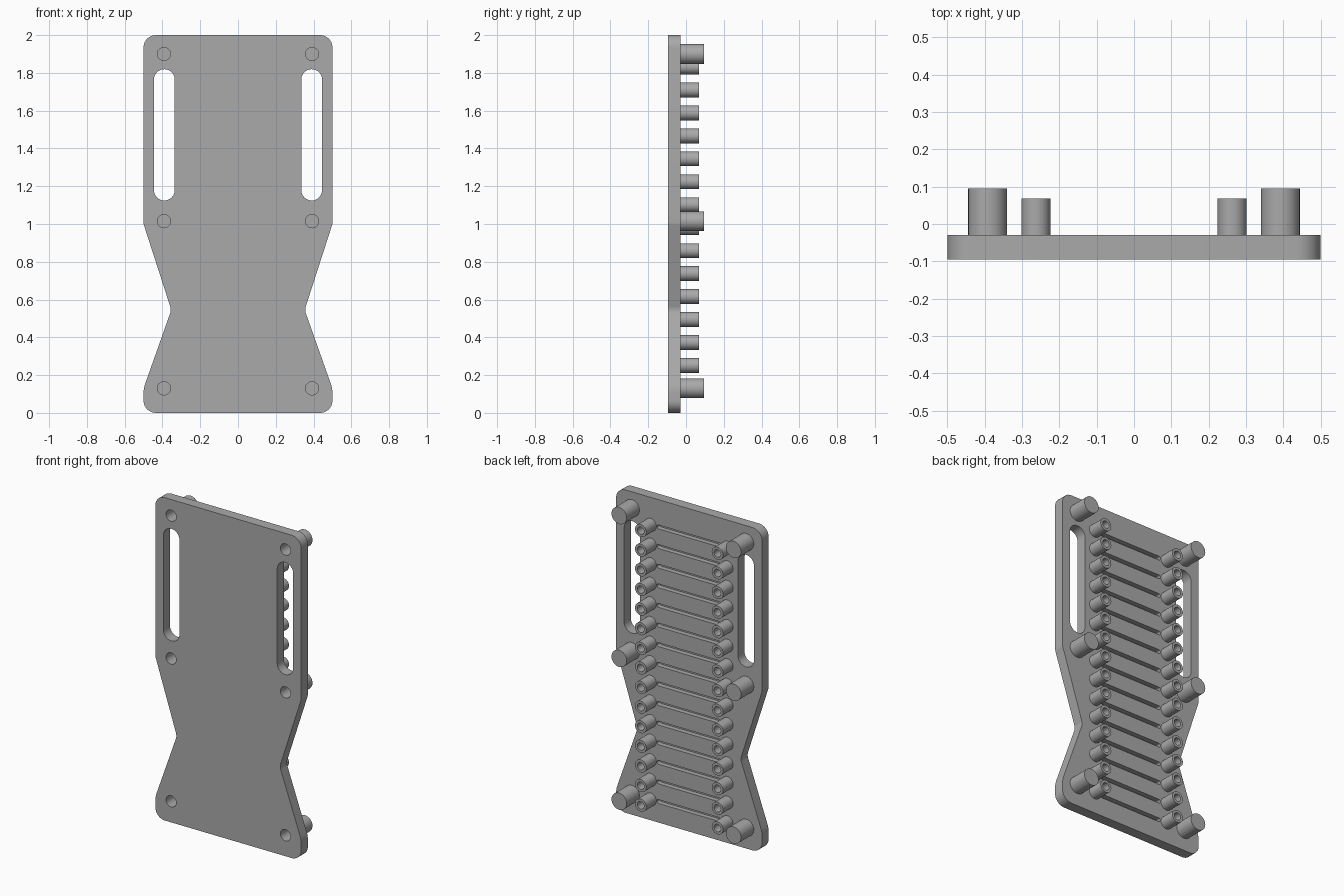
import bpy, bmesh, math
from mathutils import Vector, Matrix

if "Cube" in bpy.data.objects:
    bpy.data.objects.remove(bpy.data.objects["Cube"])

FRONT, BACK = -0.095, -0.03
SEG = 8

grey = bpy.data.materials.new("plain grey")
grey.use_nodes = True
grey.diffuse_color = (0.4, 0.4, 0.4, 1)
grey.node_tree.nodes["Principled BSDF"].inputs["Base Color"].default_value = (0.4, 0.4, 0.4, 1)


def make_object(name, bm):
    bmesh.ops.recalc_face_normals(bm, faces=bm.faces)
    mesh = bpy.data.meshes.new(name)
    bm.to_mesh(mesh)
    bm.free()
    mesh.materials.append(grey)
    ob = bpy.data.objects.new(name, mesh)
    bpy.context.collection.objects.link(ob)
    return ob


def smooth(ob):
    bpy.ops.object.select_all(action="DESELECT")
    ob.select_set(True)
    bpy.context.view_layer.objects.active = ob
    bpy.ops.object.shade_smooth_by_angle(angle=math.radians(30))


def fillet(corners):
    """Round every (x, z, radius) corner of a closed outline."""
    out = []
    for i, (x, z, r) in enumerate(corners):
        p = Vector((x, z))
        a = (Vector(corners[i - 1][:2]) - p).normalized()
        b = (Vector(corners[(i + 1) % len(corners)][:2]) - p).normalized()
        half = a.angle(b) / 2
        centre = p + (a + b).normalized() * (r / math.sin(half))
        start = p + a * (r / math.tan(half)) - centre
        end = p + b * (r / math.tan(half)) - centre
        turn = start.angle_signed(end)
        for k in range(SEG + 1):
            out.append(centre + Matrix.Rotation(-turn * k / SEG, 2) @ start)
    return out


def prism(bm, corners, y0, y1):
    """Add a rounded outline extruded from y0 to y1."""
    points = fillet(corners)
    points = [p for i, p in enumerate(points) if (p - points[i - 1]).length > 1e-5]
    face = bm.faces.new([bm.verts.new((p.x, y0, p.y)) for p in points])
    ext = bmesh.ops.extrude_face_region(bm, geom=[face], use_keep_orig=True)
    moved = [v for v in ext["geom"] if isinstance(v, bmesh.types.BMVert)]
    bmesh.ops.translate(bm, verts=moved, vec=(0, y1 - y0, 0))


def pill(bm, x, z, w, h, y0, y1):
    r = min(w, h) / 2
    prism(bm, [(x + sx * w / 2, z + sz * h / 2, r)
               for sx, sz in ((-1, -1), (1, -1), (1, 1), (-1, 1))], y0, y1)


def post(name, x, z, profile):
    """Turn a (radius, y) profile about an axis along y."""
    bm = bmesh.new()
    verts = [bm.verts.new((r, y, 0)) for r, y in profile]
    edges = [bm.edges.new(pair) for pair in zip(verts, verts[1:])]
    bmesh.ops.spin(bm, geom=verts + edges, cent=(0, 0, 0), axis=(0, 1, 0),
                   angle=math.tau, steps=SEG * 4, use_merge=False)
    bmesh.ops.remove_doubles(bm, verts=bm.verts, dist=1e-5)
    bmesh.ops.translate(bm, verts=bm.verts, vec=(x, 0, z))
    smooth(make_object(name, bm))


# Waisted plate outline, mirrored left to right
side = [(0.5, 0, 0.065), (0.5, 0.13, 0.15), (0.353, 0.545, 0.06),
        (0.5, 1.0, 0.06), (0.5, 2.0, 0.065)]
bm = bmesh.new()
prism(bm, side + [(-x, z, r) for x, z, r in reversed(side)], FRONT, BACK)
plate = make_object("plate", bm)

# Openings: side slots, screw holes and shallow grooves
rows = [0.13 + 0.1215 * i for i in range(15)]
screw_heights = (0.13, 1.015, 1.9)
bm = bmesh.new()
for s in (-1, 1):
    pill(bm, s * 0.39, 1.472, 0.11, 0.695, FRONT - 0.1, BACK + 0.1)
    for z in screw_heights:
        pill(bm, s * 0.392, z, 0.07, 0.07, FRONT - 0.1, BACK + 0.1)
for z in rows:
    pill(bm, 0, z, 0.44, 0.024, BACK - 0.03, BACK + 0.05)
cutter = make_object("opening_cutter", bm)
cutter.hide_render = True
cutter.hide_set(True)
cut = plate.modifiers.new("openings", "BOOLEAN")
cut.operation = "DIFFERENCE"
cut.solver = "EXACT"
cut.object = cutter
bpy.context.view_layer.objects.active = plate
bpy.ops.object.modifier_apply(modifier=cut.name)
bpy.data.objects.remove(cutter)
smooth(plate)

# Large closed posts and small open tubes on the back
large = [(0, 0.05), (0.035, 0.05), (0.035, BACK), (0.052, BACK), (0.052, 0.095), (0, 0.095)]
small = [(0.023, BACK), (0.023, 0.068), (0.039, 0.068), (0.039, BACK)]
for s, label in ((1, "left"), (-1, "right")):
    for z in screw_heights:
        post(label + "_screw_post", s * 0.392, z, large)
    for z in rows:
        post(label + "_small_tube", s * 0.263, z, small)
